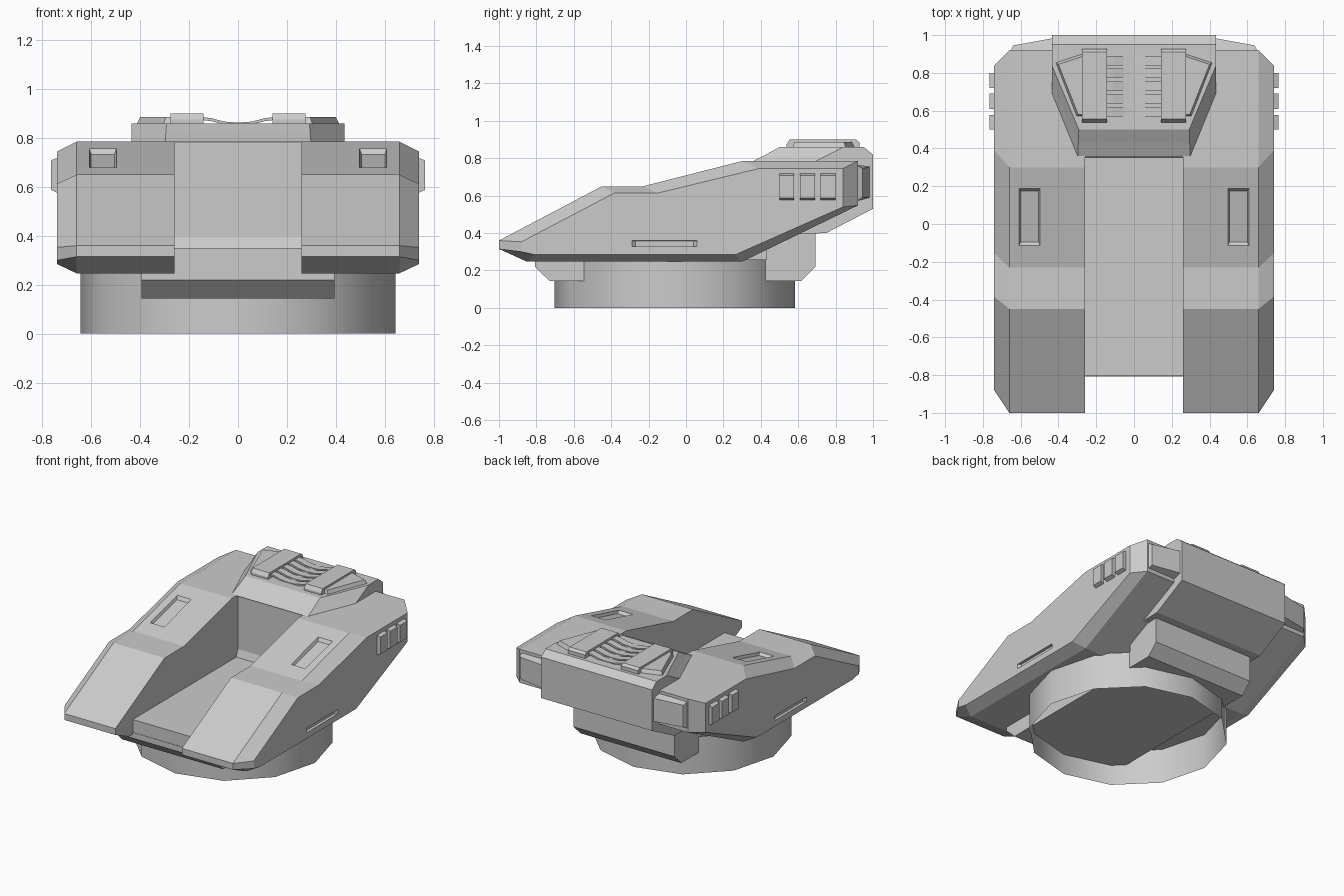
import bpy, bmesh
from mathutils import Matrix

if "Cube" in bpy.data.objects:
    bpy.data.objects.remove(bpy.data.objects["Cube"])


def finish(name, bm, mirror=False):
    bmesh.ops.recalc_face_normals(bm, faces=bm.faces)
    me = bpy.data.meshes.new(name)
    bm.to_mesh(me)
    bm.free()
    ob = bpy.data.objects.new(name, me)
    bpy.context.collection.objects.link(ob)
    if mirror:
        ob.modifiers.new("Mirror", 'MIRROR').use_axis[0] = True
    return ob


def loft(name, rings, mirror=False):
    """Join matching rings of points and cap both ends."""
    bm = bmesh.new()
    vs = [[bm.verts.new(p) for p in r] for r in rings]
    n = len(vs[0])
    for a, b in zip(vs, vs[1:]):
        for i in range(n):
            j = (i + 1) % n
            bm.faces.new((a[i], a[j], b[j], b[i]))
    bm.faces.new(vs[0])
    bm.faces.new(vs[-1])
    return finish(name, bm, mirror)


def side_ring(x, prof):
    return [(x, y, z) for y, z in prof]


def prism(name, x0, x1, prof, mirror=False):
    """Extrude a (y, z) side profile along x."""
    return loft(name, [side_ring(x0, prof), side_ring(x1, prof)], mirror)


def plan_ring(z, pts):
    return [(x, y, z) for x, y in pts]


def both(half):
    return half + [(-x, y) for x, y in reversed(half)]


def cut(ob, cutter):
    cutter.hide_render = True
    cutter.hide_viewport = True
    m = ob.modifiers.new("Cut", 'BOOLEAN')
    m.operation = 'DIFFERENCE'
    m.solver = 'EXACT'
    m.object = cutter


# Side pods: full profile, then chamfered outer profile
full = [(-1, .315), (-.85, .247), (.30, .247), (.92, .548), (.92, .785),
        (.30, .785), (-.23, .65), (-.45, .65), (-1, .36)]
outer = [(-.88, .30), (-.81, .285), (.265, .285), (.84, .54), (.84, .745),
         (.39, .745), (-.155, .613), (-.385, .613), (-.88, .353)]
pod = loft("side_pod", [side_ring(.26, full), side_ring(.66, full),
                        side_ring(.74, outer)])


# Pockets cut in the sloping pod tops
def pocket_ring(x0, x1, y0, y1, d):
    return [(x, y, .65 + (y + .23) * .2547 + d)
            for x, y in ((x0, y0), (x1, y0), (x1, y1), (x0, y1))]


cut(pod, loft("pocket_cutter", [pocket_ring(.505, .600, -.095, .175, -.02),
                                pocket_ring(.485, .620, -.145, .21, .03)]))


# Long slots in the pod sides
def slot_ring(x, y0, y1, z0, z1):
    return side_ring(x, [(y0, z0), (y1, z0), (y1, z1), (y0, z1)])


cut(pod, loft("slot_cutter", [slot_ring(.722, -.27, .04, .329, .357),
                              slot_ring(.758, -.31, .08, .325, .361)]))
pod.modifiers.new("Mirror", 'MIRROR').use_axis[0] = True

# Central channel floor with a steep kick plate at its rear wall
prism("channel_floor", -.262, .262,
      [(-.805, .22), (-.805, .35), (.352, .35), (.37, .40), (.50, .40),
       (.50, .25), (-.70, .25)])

# Rear body between the pods
prism("rear_body", -.435, .435,
      [(.37, .39), (.37, .785), (.95, .785), (1, .785), (1, .53), (.75, .40)])

# Raised deck on the rear body
loft("rear_deck", [
    plan_ring(.783, both([(.298, .355), (.435, .69), (.435, 1)])),
    plan_ring(.82, both([(.295, .428), (.435, .765), (.435, 1)])),
    plan_ring(.86, both([(.292, .50), (.435, .84), (.435, .95)]))])

# Deck panels, bars and dished slats
loft("deck_panel", [
    plan_ring(.855, [(.25, .57), (.305, .57), (.415, .855), (.25, .91)]),
    plan_ring(.886, [(.25, .58), (.295, .58), (.40, .845), (.25, .895)])], True)
prism("deck_bar", .142, .275,
      [(.538, .855), (.538, .875), (.555, .90), (.91, .90), (.927, .885), (.927, .855)], True)
dish = [(-.15, .886), (-.11, .881), (-.055, .867), (0, .863),
        (.055, .867), (.11, .881), (.15, .886)]
for i in range(5):
    y = .57 + i * .0675
    rings = [side_ring(x, [(y, z - .012), (y, z), (y + .05, z), (y + .05, z - .012)])
             for x, z in dish]
    loft("deck_slat", rings)

# Raised vents on the pod sides
for y0, y1 in ((.50, .578), (.61, .69), (.72, .80)):
    loft("side_vent", [
        [(.73, y0, .572), (.73, y1, .572), (.73, y1, .722), (.73, y0, .722)],
        [(.765, y0, .588), (.765, y1, .588), (.765, y1, .708), (.765, y0, .708)]], True)

# Wedge lamps beside the rear body
loft("rear_lamp", [
    [(.42, .91, .57), (.42, .985, .59), (.42, .985, .755), (.42, .91, .765)],
    [(.655, .91, .57), (.64, .945, .59), (.64, .945, .745), (.655, .91, .765)]], True)

# Belly block running through the ring, showing at front and back
prism("belly_block", -.395, .395,
      [(-.808, .26), (-.808, .22), (-.73, .145), (.617, .145), (.693, .22),
       (.693, .41), (.43, .41), (.43, .26)])

# Open-bottomed turret ring
bm = bmesh.new()
bmesh.ops.create_cone(bm, cap_ends=False, segments=12, radius1=.644, radius2=.644,
                      depth=.26, matrix=Matrix.Translation((0, -.06, .13)))
for f in bm.faces:
    f.smooth = True
finish("turret_ring", bm)
